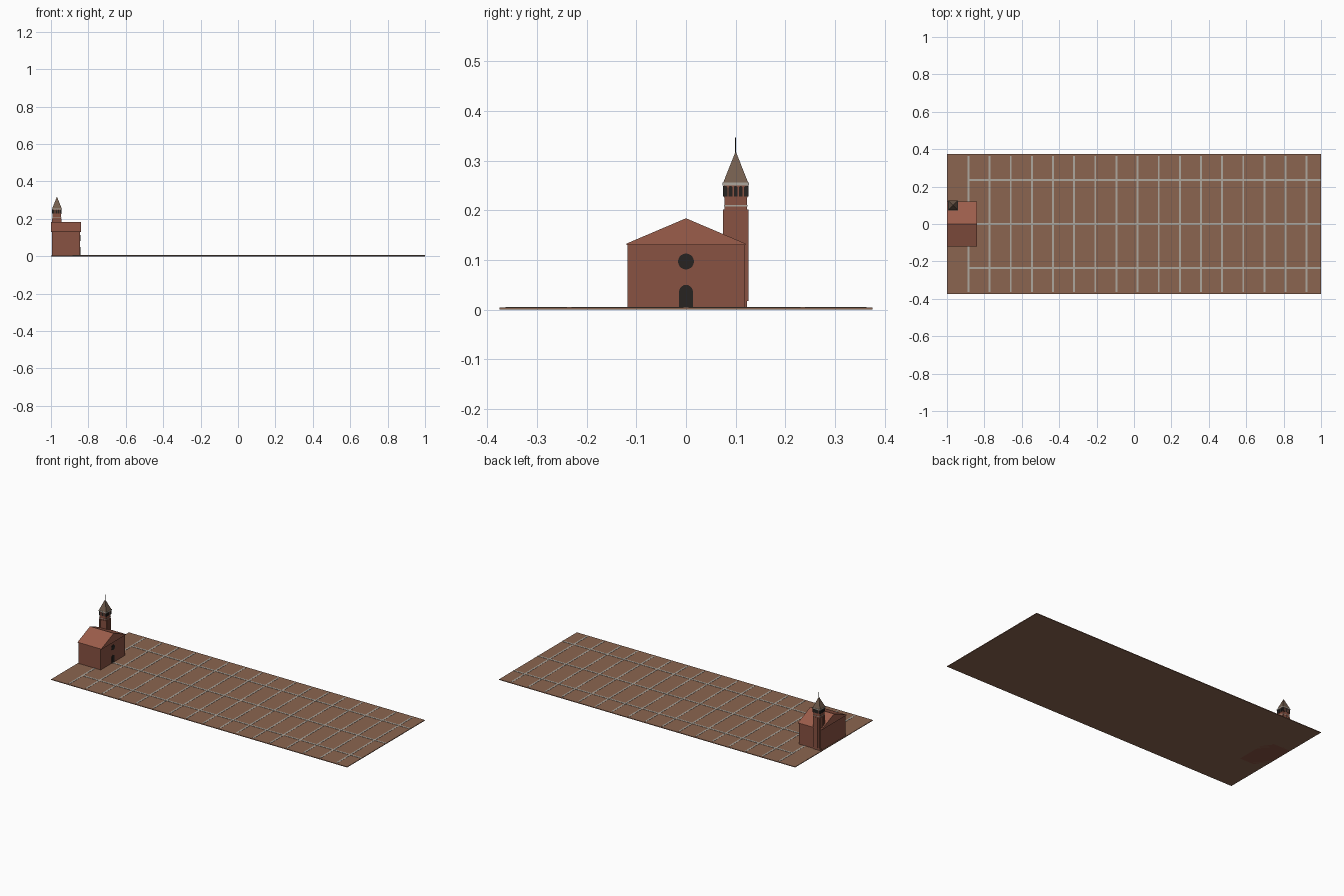
import bpy, bmesh, math

if "Cube" in bpy.data.objects:
    bpy.data.objects.remove(bpy.data.objects["Cube"])

def material(name, rgb):
    m = bpy.data.materials.new(name)
    m.diffuse_color = (*rgb, 1)
    m.use_nodes = True
    m.node_tree.nodes["Principled BSDF"].inputs["Base Color"].default_value = m.diffuse_color
    return m

BRICK = material("brick", (0.25, 0.085, 0.055))
ROOF = material("roof_tile", (0.33, 0.11, 0.07))
PAVING = material("paving", (0.26, 0.13, 0.08))
STONE = material("stone", (0.42, 0.39, 0.34))
DARK = material("dark_opening", (0.02, 0.017, 0.015))
SPIRE = material("spire_tile", (0.17, 0.11, 0.075))

def finish(name, bm, mat):
    bmesh.ops.recalc_face_normals(bm, faces=bm.faces)
    me = bpy.data.meshes.new(name)
    bm.to_mesh(me)
    bm.free()
    ob = bpy.data.objects.new(name, me)
    me.materials.append(mat)
    bpy.context.collection.objects.link(ob)
    return ob

def add_box(bm, x0, x1, y0, y1, z0, z1):
    vs = bmesh.ops.create_cube(bm, size=1)["verts"]
    for v in vs:
        v.co = (x0 + (v.co.x + .5) * (x1 - x0), y0 + (v.co.y + .5) * (y1 - y0),
                z0 + (v.co.z + .5) * (z1 - z0))

def boxes(name, mat, *dims):
    bm = bmesh.new()
    for d in dims:
        add_box(bm, *d)
    return finish(name, bm, mat)

def add_prism(bm, profile, origin, along, depth):
    """Extrude a (sideways, z) profile along 'along', a horizontal unit direction."""
    ax, ay = along
    ox, oy = origin
    f = bm.faces.new([bm.verts.new((ox - ay * s, oy + ax * s, z)) for s, z in profile])
    ext = bmesh.ops.extrude_face_region(bm, geom=[f], use_keep_orig=True)["geom"]
    for v in ext:
        if isinstance(v, bmesh.types.BMVert):
            v.co.x += ax * depth
            v.co.y += ay * depth

def arch(w, z0, z1, s=0, n=10):
    r = w / 2
    top = [(s + r * math.cos(math.pi * i / n), z1 - r + r * math.sin(math.pi * i / n))
           for i in range(n + 1)]
    return [(s - r, z0), (s + r, z0)] + top

# Paved square with a grid of pale stone bands
boxes("square_paving", PAVING, (-1, 1, -0.375, 0.375, 0, 0.004))
boxes("long_bands", STONE, *[(-0.885, 1, y - .005, y + .005, 0.001, 0.0055) for y in (-.235, 0, .235)])
boxes("cross_bands", STONE, *[(x - .005, x + .005, -0.363, 0.363, 0.001, 0.005)
                              for x in (-0.885 + i * 0.113 for i in range(17))])

# Church body and gabled roof
boxes("church_walls", BRICK, (-0.995, -0.845, -0.118, 0.118, 0.0, 0.132))
bm = bmesh.new()
add_prism(bm, [(-0.12, 0.13), (0.12, 0.13), (0.12, 0.133), (0, 0.184), (-0.12, 0.133)],
          (-1, 0), (1, 0), 0.16)
finish("church_roof", bm, ROOF)

# Door and round window on the facade facing the square
bm = bmesh.new()
add_prism(bm, arch(0.028, 0.004, 0.05), (-0.85, 0), (1, 0), 0.007)
finish("church_door", bm, DARK)
bm = bmesh.new()
add_prism(bm, [(0.016 * math.cos(a), 0.097 + 0.016 * math.sin(a))
               for a in (math.tau * i / 24 for i in range(24))], (-0.85, 0), (1, 0), 0.007)
finish("round_window", bm, DARK)

# Bell tower
TX, TY = -0.968, 0.1
def block(h, z0, z1):
    return (TX - h, TX + h, TY - h, TY + h, z0, z1)

boxes("tower_shaft", BRICK, block(0.0225, 0.0, 0.228))
boxes("tower_cornices", STONE, block(0.0235, 0.208, 0.211), block(0.0265, 0.250, 0.256))
boxes("belfry", BRICK, block(0.024, 0.226, 0.251))

# Pilaster strips and belfry arches, repeated on all four sides
strips, openings = bmesh.new(), bmesh.new()
for k in range(4):
    a = k * math.pi / 2
    d = (round(math.cos(a)), round(math.sin(a)))
    start = (TX + d[0] * 0.02, TY + d[1] * 0.02)
    for s in (-0.0195, -0.0065, 0.0065, 0.0195):
        add_prism(strips, [(s - .003, .018), (s + .003, .018), (s + .003, .202), (s - .003, .202)],
                  start, d, 0.0055)
    for s in (-0.0205, -0.0103, 0, 0.0103, 0.0205):
        add_prism(openings, arch(0.0075, 0.228, 0.249, s, 6), start, d, 0.0055)
finish("tower_pilasters", strips, BRICK)
finish("belfry_openings", openings, DARK)

# Pyramid spire and finial
bm = bmesh.new()
base = [bm.verts.new((TX + sx * .025, TY + sy * .025, 0.256))
        for sx, sy in ((-1, -1), (1, -1), (1, 1), (-1, 1))]
tip = bm.verts.new((TX, TY, 0.319))
bm.faces.new(base)
for i in range(4):
    bm.faces.new((base[i], base[(i + 1) % 4], tip))
finish("spire", bm, SPIRE)
boxes("finial", DARK, block(0.0009, 0.31, 0.347))
